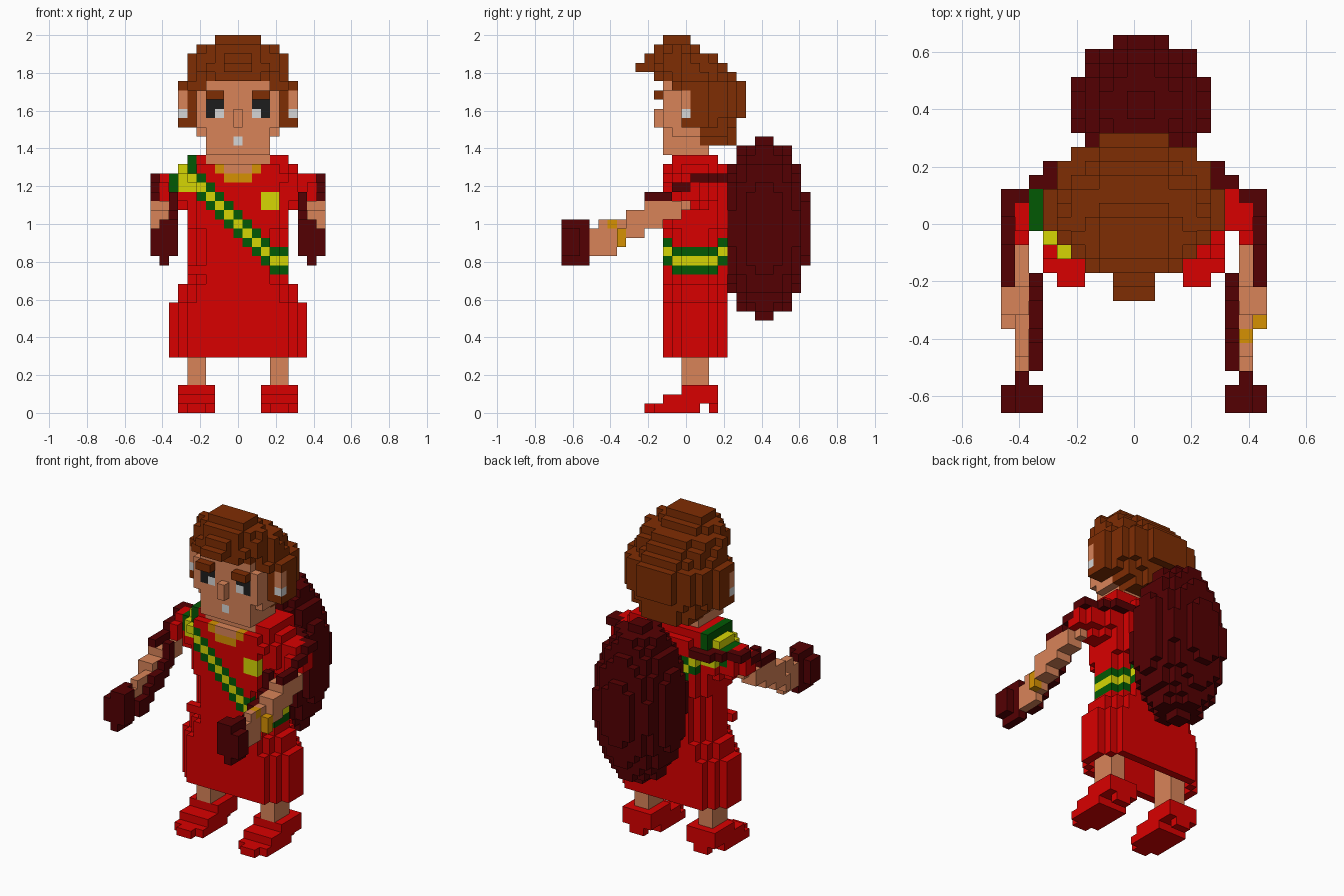
import bpy, bmesh
from mathutils import Vector

cube = bpy.data.objects.get("Cube")
if cube:
    bpy.data.objects.remove(cube, do_unlink=True)

V = 2 / 41  # edge length of one block
COLOURS = {
    "red_cloth": (217, 0, 0), "skin": (217, 132, 89), "brown_hair": (127, 45, 3),
    "maroon": (84, 0, 2), "yellow": (214, 214, 4), "gold": (214, 145, 2),
    "green": (2, 88, 4), "light_grey": (214, 214, 214), "eye_black": (29, 29, 29),
}


def linear(c):
    c /= 255
    return c / 12.92 if c < 0.04045 else ((c + 0.055) / 1.055) ** 2.4


MATS = {}
for mat_name, rgb in COLOURS.items():
    m = bpy.data.materials.new(mat_name)
    col = tuple(linear(c) for c in rgb) + (1,)
    m.diffuse_color = col
    m.use_nodes = True
    m.node_tree.nodes["Principled BSDF"].inputs["Base Color"].default_value = col
    MATS[mat_name] = m

taken = set()   # every filled block
parts = {}      # part name -> {block: colour}


def box(x0, x1, y0, y1, z0, z1):
    return [(i, j, k) for i in range(x0, x1 + 1)
            for j in range(y0, y1 + 1) for k in range(z0, z1 + 1)]


def add(name, cells, colour):
    """Fill free blocks; colour is a name or a rule taking (i, j, k)."""
    part = parts.setdefault(name, {})
    for c in cells:
        if c not in taken:
            taken.add(c)
            part[c] = colour(*c) if callable(colour) else colour


def side(s, cells):
    """Mirror blocks to the right (-x) when s is -1."""
    return [(s * i, j, k) for i, j, k in cells]


def build(name, cells):
    bm = bmesh.new()
    verts, names = {}, sorted(set(cells.values()))
    for (i, j, k), colour in cells.items():
        for axis in range(3):
            for sign in (-1, 1):
                n = [i, j, k]
                n[axis] += sign
                if tuple(n) in taken:
                    continue
                u, w = (axis + 1) % 3, (axis + 2) % 3
                loop = []
                for a, b in ((-1, -1), (1, -1), (1, 1), (-1, 1))[::sign]:
                    p = [2 * i, 2 * j, 2 * k]
                    p[axis] += sign
                    p[u] += a
                    p[w] += b
                    key = tuple(p)
                    if key not in verts:
                        verts[key] = bm.verts.new(Vector((p[0], p[1], p[2] + 1)) * V / 2)
                    loop.append(verts[key])
                bm.faces.new(loop).material_index = names.index(colour)
    me = bpy.data.meshes.new(name)
    bm.to_mesh(me)
    bm.free()
    for n in names:
        me.materials.append(MATS[n])
    bpy.context.collection.objects.link(bpy.data.objects.new(name, me))


# Head: face with painted eyes and mouth
def face_colour(i, j, k):
    a = abs(i)
    if j == -2:
        if (a == 2 and k == 32) or (i == 0 and k == 29):
            return "light_grey"
        if a in (2, 3) and k in (32, 33):
            return "eye_black"
    return "skin"


add("head", box(-3, 3, -2, 1, 28, 35) + box(-4, 4, -2, 1, 31, 34)
    + box(-4, 4, -1, 1, 30, 30), face_colour)
add("nose", box(0, 0, -3, -3, 31, 32), "skin")
add("neck", box(-3, 3, -1, 2, 28, 28) + box(-3, 3, -1, 1, 29, 29), "skin")
for s, label in ((1, "left"), (-1, "right")):
    add(label + "_eyebrow", side(s, box(2, 3, -3, -3, 34, 34)), "brown_hair")
    add(label + "_ear", side(s, box(6, 6, 0, 0, 32, 34)),
        lambda i, j, k: "light_grey" if k == 32 else "skin")
    add("hair", side(s, box(5, 6, 0, 2, 31, 35) + box(4, 5, -1, 1, 35, 35)), "brown_hair")

# Hair: rounded layers given as height, half width, front, back
LAYERS = [(40, 2, -2, 0), (39, 4, -3, 1), (38, 5, -3, 3), (37, 5, -3, 4), (36, 5, -3, 5),
          (35, 5, -1, 6), (34, 5, 0, 6), (33, 5, 0, 6), (32, 5, 0, 6), (31, 5, 0, 5),
          (30, 4, 1, 5), (29, 3, 2, 5)]
for k, w, j0, j1 in LAYERS:
    mid, h = (j0 + j1) / 2, (j1 - j0 + 1) / 2
    crown = k > 35
    p = 6 if k == 40 else 2
    add("hair", [c for c in box(-w, w, j0, j1, k, k)
                 if (abs(c[0]) / (w + (0.2 if crown else 0.5))) ** p
                 + ((abs(c[1] - mid) / h) ** p if c[1] > mid or crown else 0) <= 1],
        "brown_hair")
add("hair", box(-3, 3, -3, -3, 37, 37) + box(-1, 1, -5, -4, 37, 37)
    + box(-1, 1, -4, -4, 38, 38), "brown_hair")


# Dress: neckline, badge and diagonal sash coloured by position
def dress_colour(i, j, k):
    a = abs(i)
    if k == 27 and a <= 3 and j <= 2 or k == 26 and a <= 1 and j <= -1:
        return "skin"
    if j <= -1 and ((k == 26 and a == 2) or (k == 25 and a <= 1)):
        return "gold"
    if j == -2 and i in (3, 4) and k in (22, 23):
        return "yellow"
    d = k - max(20 - i, 16)
    if d == 0 or (i == -6 and j < 0) or (i == -5 and k == 24):
        return "yellow"
    if abs(d) == 1 or (i == -5 and k == 27):
        return "green"
    return "red_cloth"


# Half widths from front to back: front row, second row, middle, fourth row, back row
ROWS = ((-2, -2), (-1, -1), (0, 2), (3, 3), (4, 4))
for k in range(14, 27):
    halves = ([3, 4, 5, 4, 3] if k < 20 else [4, 5, 5, 5, 4] if k < 25 else
              [5, 6, 6, 5, 3] if k == 25 else [4, 5, 6, 5, 3])
    for (j0, j1), half in zip(ROWS, halves):
        add("dress", box(-half, half, j0, j1, k, k), dress_colour)
add("dress", box(-5, 5, -1, 3, 27, 27), dress_colour)
add("dress", box(-5, -3, -2, -2, 15, 15), "red_cloth")

# Skirt: flared and hollow, with rounded corners
for k in range(6, 14):
    w = 7 if k < 12 else 6
    layer = set()
    for j, cut in zip(range(-2, 5), (2, 1, 0, 0, 0, 1, 2)):
        layer.update(box(cut - w, w - cut, j, j, k, k))
    add("skirt", [(i, j, z) for i, j, z in layer
                  if k == 13 or not {(i + 1, j, z), (i - 1, j, z),
                                     (i, j + 1, z), (i, j - 1, z)} <= layer], "red_cloth")

# Limbs, mirrored
for s, label in ((1, "left"), (-1, "right")):
    # Leg and stepped shoe with a narrow heel
    add(label + "_leg", side(s, box(4, 5, 0, 2, 3, 12)), "skin")
    add(label + "_shoe", side(s, box(4, 5, -4, -4, 0, 0) + box(3, 6, -3, 1, 0, 0)
                              + box(3, 6, -2, 3, 1, 1) + box(3, 6, 0, 3, 2, 2)
                              + box(4, 5, 3, 3, 0, 0)), "red_cloth")

    # Draped shawl from the back, over the arm and down to the hand
    shawl = (box(9, 9, 1, 2, 25, 25) + box(9, 9, -1, 0, 24, 24) + box(9, 9, -4, -2, 23, 23)
             + box(8, 8, 2, 2, 25, 25) + box(6, 7, 3, 3, 25, 25) + box(4, 6, 4, 4, 25, 25))
    for j in range(-10, -3):
        top = 23 + (j + 4) * 2 // 3
        shawl += box(7, 7, j, j, top - 2, top - 1 if j < -4 else top)
    add(label + "_shawl", side(s, shawl), "maroon")

    # Puffed sleeve, stepping in towards the arm
    sleeve = (box(6, 6, -1, 3, 23, 24) + box(6, 6, 0, 2, 22, 22) + box(7, 7, 0, 2, 23, 25)
              + box(7, 7, 0, 1, 22, 22) + box(8, 8, -1, 2, 23, 24) + box(8, 8, 0, 1, 25, 25)
              + box(9, 9, 0, 1, 23, 24))
    add(label + "_sleeve", side(s, sleeve),
        lambda i, j, k: "green" if i == -7 and k > 23 else
        "yellow" if i == -6 and k > 23 else "red_cloth")

    # Arm reaching forward, with a bracelet on the left one
    if s == 1:
        add("bracelet", box(8, 8, -8, -8, 20, 20) + box(9, 9, -7, -7, 18, 19), "gold")
    arm = []
    for k, j0, j1, cuff in ((22, -4, 0, -4), (21, -6, -1, -6), (20, -9, -3, -6),
                            (19, -10, -5, -7), (18, -10, -7, -7), (17, -10, -8, -7)):
        arm += box(8, 8, j0, j1, k, k) + box(9, 9, cuff, min(j1, -1), k, k)
    add(label + "_arm", side(s, arm), "skin")

    # Hand grip
    add(label + "_hand", side(s, box(7, 9, -13, -12, 17, 19) + box(7, 8, -13, -12, 20, 20)
                              + box(8, 8, -13, -11, 16, 20)), "maroon")

# Round bundle carried on the back
add("back_bundle", [(i, j, k) for i, j, k in box(-5, 6, 5, 13, 10, 29)
                    if ((i - 0.5) / 5.1) ** 2 + ((j - 8.5) / 5) ** 2
                    + ((k - 19.5) / 9.9) ** 2 <= 1], "maroon")

for part_name, part_cells in parts.items():
    build(part_name, part_cells)
